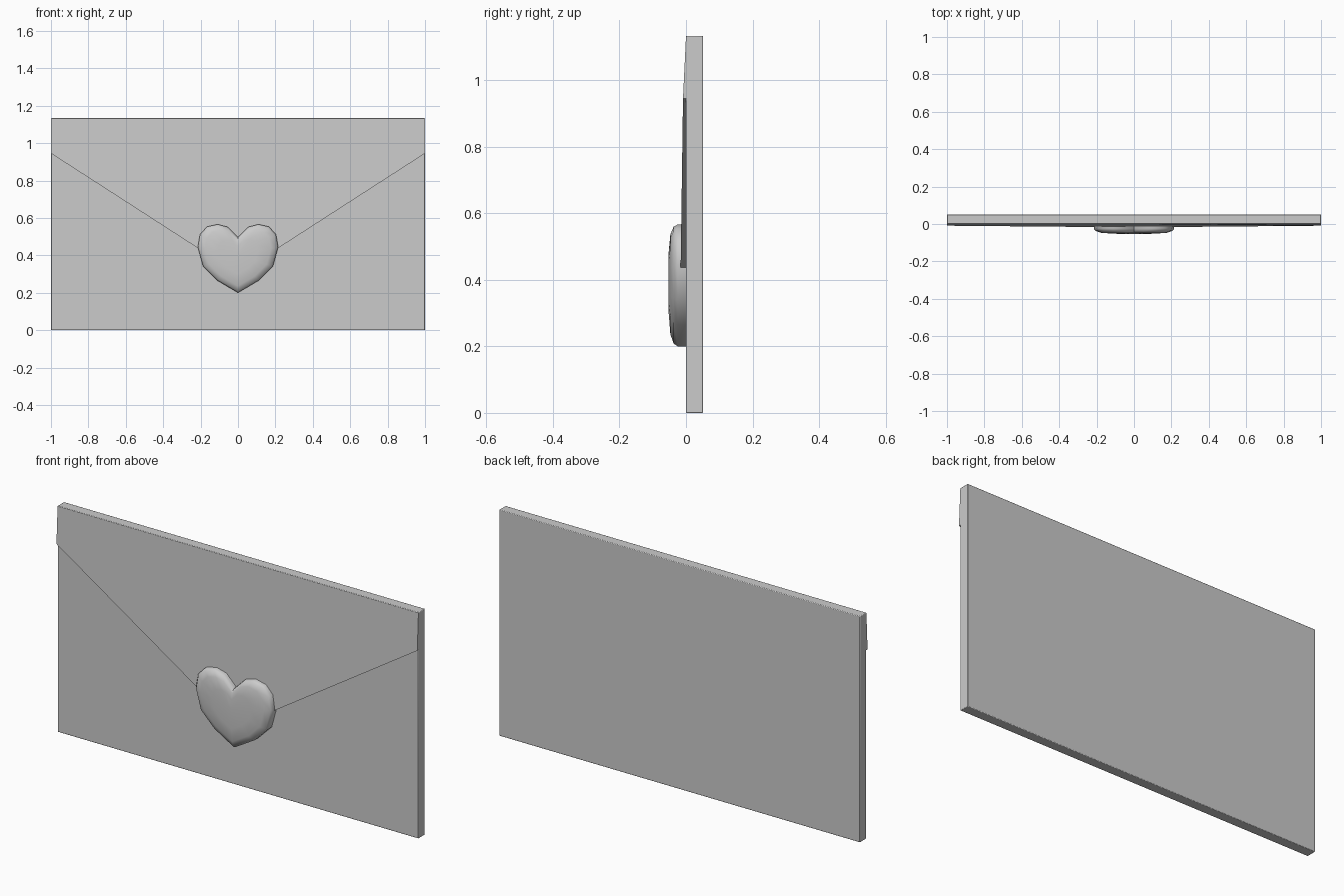
import bpy, bmesh

if "Cube" in bpy.data.objects:
    bpy.data.objects.remove(bpy.data.objects["Cube"])

def make_object(name, bm, angle):
    bmesh.ops.recalc_face_normals(bm, faces=bm.faces)
    mesh = bpy.data.meshes.new(name)
    bm.to_mesh(mesh)
    bm.free()
    ob = bpy.data.objects.new(name, mesh)
    bpy.context.collection.objects.link(ob)
    bpy.ops.object.select_all(action='DESELECT')
    ob.select_set(True)
    bpy.context.view_layer.objects.active = ob
    bpy.ops.object.shade_smooth_by_angle(angle=angle)
    return ob

def bridge(bm, a, b):
    n = len(a)
    for i in range(n):
        j = (i + 1) % n
        bm.faces.new((a[i], a[j], b[j], b[i]))

# Envelope body: thin slab with softened edges
bm = bmesh.new()
bmesh.ops.create_cube(bm, size=1)
for v in bm.verts:
    v.co = (v.co.x * 2, v.co.y * 0.051 + 0.0255, (v.co.z + 0.5) * 1.133)
body = make_object("envelope_body", bm, 0.5)
bevel = body.modifiers.new("soft_edges", 'BEVEL')
bevel.width = 0.003
bevel.segments = 2

# Folded flap: pentagon rising slightly from the top edge to the tip
outline = [(-1, 0, 1.131), (0, 0, 1.131), (1, 0, 1.131),
           (1, -0.009, 0.945), (0, -0.018, 0.30), (-1, -0.009, 0.945)]
bm = bmesh.new()
front = [bm.verts.new(p) for p in outline]
back = [bm.verts.new((x, 0.003, z)) for x, y, z in outline]
bridge(bm, front, back)
for ring in (front, back):
    bm.faces.new((ring[0], ring[1], ring[4], ring[5]))
    bm.faces.new((ring[1], ring[2], ring[3], ring[4]))
make_object("envelope_flap", bm, 0.5)

# Heart seal: faceted outline with a straight wall and a domed front
half = [(0.11, 0.265), (0.187, 0.342), (0.215, 0.445), (0.203, 0.513),
        (0.165, 0.553), (0.11, 0.566), (0.055, 0.552)]
heart = [(0, 0.20)] + half + [(0, 0.497)] + [(-x, z) for x, z in reversed(half)]
bm = bmesh.new()
rings = []
for scale, y in ((1, 0.003), (1, -0.025), (0.96, -0.037), (0.82, -0.047), (0.5, -0.052)):
    rings.append([bm.verts.new((x * scale, y, 0.40 + (z - 0.40) * scale)) for x, z in heart])
for a, b in zip(rings, rings[1:]):
    bridge(bm, a, b)
centre = bm.verts.new((0, -0.053, 0.40))
last = rings[-1]
for i in range(len(last)):
    bm.faces.new((last[i], last[(i + 1) % len(last)], centre))
bm.faces.new(rings[0])
make_object("heart_seal", bm, 0.8)
